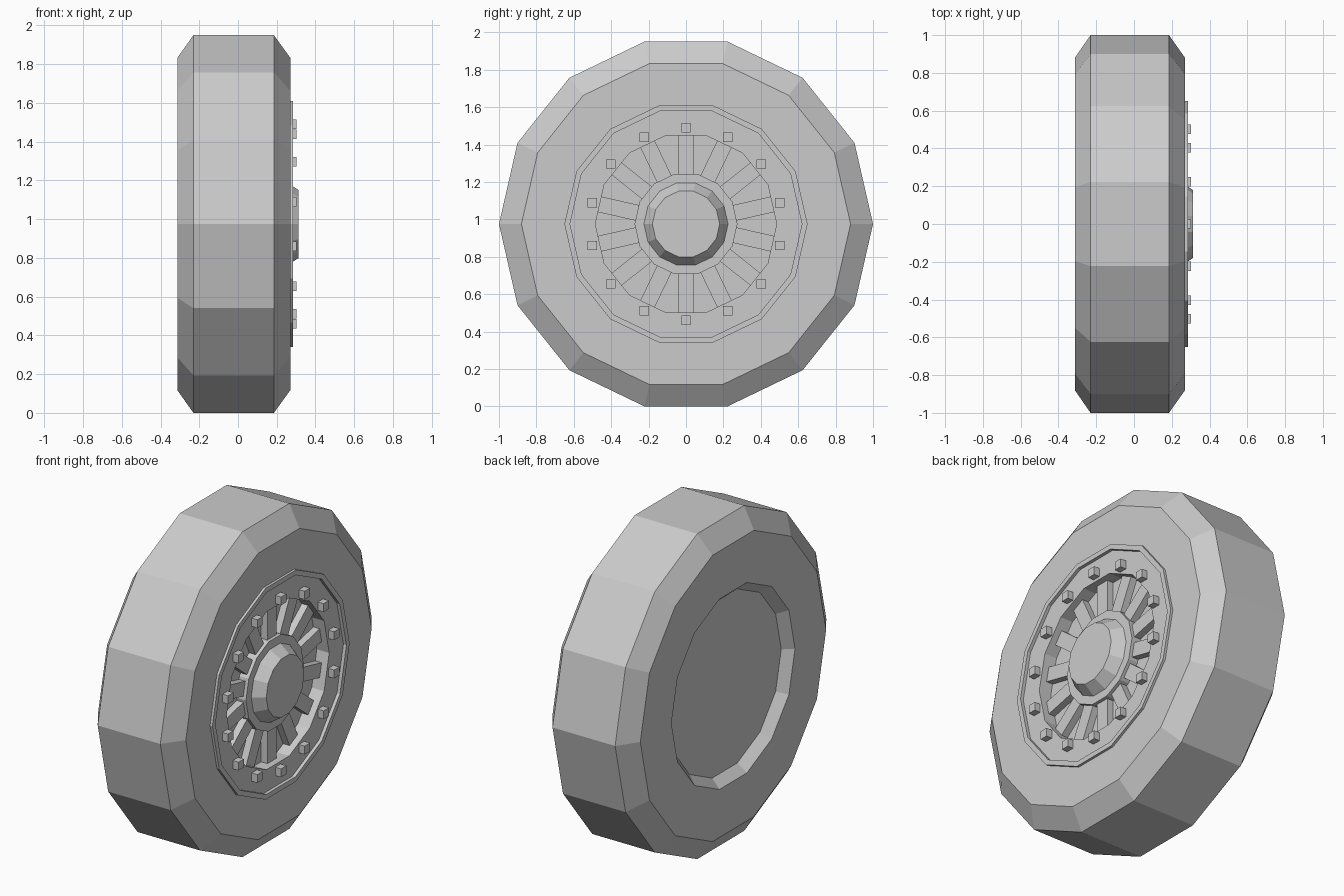
import bpy, bmesh
from math import cos, sin, pi
from mathutils import Matrix, Vector

if "Cube" in bpy.data.objects:
    bpy.data.objects.remove(bpy.data.objects["Cube"])

N = 14
CZ = cos(pi / N)          # axle height: flat side rests on the ground


def finish(name, bm):
    me = bpy.data.meshes.new(name)
    bm.to_mesh(me)
    bm.free()
    ob = bpy.data.objects.new(name, me)
    bpy.context.collection.objects.link(ob)
    return ob


def lathe(name, profile):
    """Revolve (x, radius) points about the axle; radius 0 makes a capped end."""
    bm = bmesh.new()
    rings = []
    for x, r in profile:
        rings.append([bm.verts.new((x, r * cos(2 * pi * i / N), CZ + r * sin(2 * pi * i / N)))
                      for i in range(N)] if r > 0 else None)
    for a, b in zip(rings, rings[1:]):
        if a is None:
            bm.faces.new(b[::-1])
        elif b is None:
            bm.faces.new(a)
        else:
            for i in range(N):
                j = (i + 1) % N
                bm.faces.new((a[i], a[j], b[j], b[i]))
    return finish(name, bm)


def box(bm, center, size, rot=Matrix.Identity(4)):
    bmesh.ops.create_cube(bm, size=1.0, matrix=Matrix.Translation(center) @ rot
                          @ Matrix.Diagonal((*size, 1)))


# Tyre with chamfered shoulders and a shallow sloped recess in the back
lathe("tyre", [(-0.257, 0), (-0.257, 0.535), (-0.313, 0.585), (-0.313, 0.88),
               (-0.23, 1), (0.185, 1), (0.27, 0.88), (0.27, 0.65)])

# Rim with raised lip, bolt face and dished centre
lathe("rim", [(0.27, 0.65), (0.285, 0.65), (0.285, 0.62), (0.265, 0.62),
              (0.265, 0.485), (0.183, 0.485), (0.183, 0)])

# Hub with tapered cap
lathe("hub", [(0.183, 0.275), (0.245, 0.275), (0.245, 0.225), (0.313, 0.18), (0.313, 0)])

# Radial spokes and the ring of square bolts
spokes, bolts = bmesh.new(), bmesh.new()
axle = Vector((0, 0, CZ))
for i in range(N):
    a = pi / 2 + 2 * pi * i / N
    d = Vector((0, cos(a), sin(a)))
    box(spokes, axle + d * 0.37 + Vector((0.203, 0, 0)), (0.044, 0.22, 0.085),
        Matrix.Rotation(a, 4, 'X'))
    box(bolts, axle + d * 0.515 + Vector((0.283, 0, 0)), (0.04, 0.05, 0.05))
finish("spokes", spokes)
finish("bolts", bolts)
